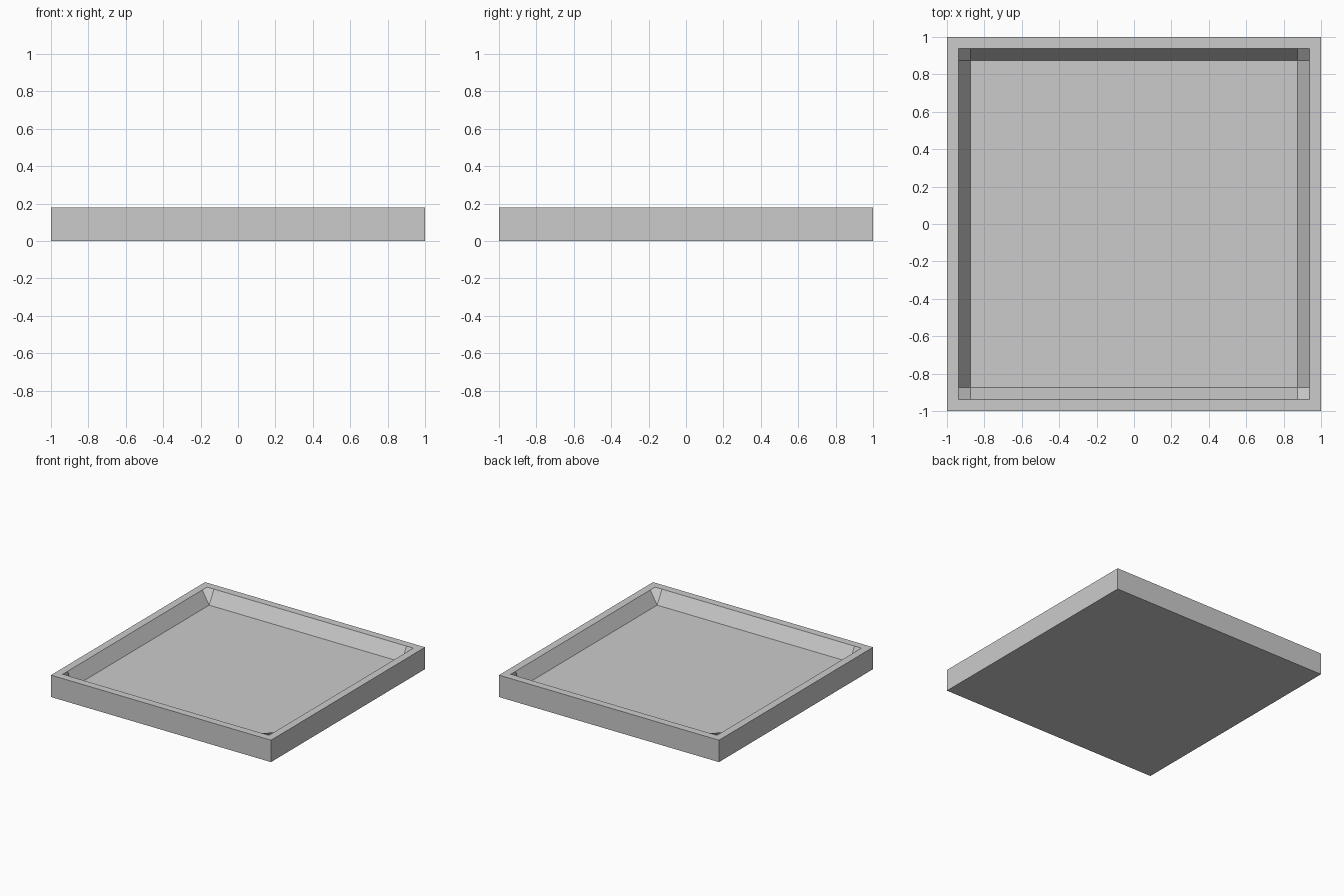
import bpy
import bmesh

if "Cube" in bpy.data.objects:
    bpy.data.objects.remove(bpy.data.objects["Cube"])

OUTER = 1.0      # outer half width
RIM = 0.9375     # half width at the inner lip
FLOOR = 0.875    # half width of the sunken floor
TOP = 0.18
FLOOR_Z = 0.072

grey = bpy.data.materials.new("light grey")
grey.diffuse_color = (0.6, 0.6, 0.6, 1.0)
grey.use_nodes = True
grey.node_tree.nodes["Principled BSDF"].inputs["Base Color"].default_value = grey.diffuse_color

bm = bmesh.new()
corners = [(-1, -1), (1, -1), (1, 1), (-1, 1)]  # counter-clockwise


def ring(half, z):
    return [bm.verts.new((sx * half, sy * half, z)) for sx, sy in corners]


bottom = ring(OUTER, 0)
top = ring(OUTER, TOP)
lip = ring(RIM, TOP)
floor = ring(FLOOR, FLOOR_Z)

# Lip points either side of each corner: [before, after] going round
sides = []
for i, (sx, sy) in enumerate(corners):
    on_x = bm.verts.new((sx * FLOOR, sy * RIM, TOP))
    on_y = bm.verts.new((sx * RIM, sy * FLOOR, TOP))
    sides.append((on_y, on_x) if i % 2 == 0 else (on_x, on_y))

# Underside and sunken floor
bm.faces.new(bottom[::-1])
bm.faces.new(floor)

for i in range(4):
    j = (i + 1) % 4
    before, after = sides[i]
    nxt = sides[j][0]
    # Outer wall
    bm.faces.new((bottom[i], bottom[j], top[j], top[i]))
    # Flat rim
    bm.faces.new((top[i], top[j], lip[j], nxt, after, lip[i]))
    # Sloping inner wall
    bm.faces.new((after, nxt, floor[j], floor[i]))
    # Folded corner facet
    bm.faces.new((before, lip[i], after, floor[i]))

mesh = bpy.data.meshes.new("tray")
bm.to_mesh(mesh)
bm.free()
mesh.materials.append(grey)
tray = bpy.data.objects.new("tray", mesh)
bpy.context.collection.objects.link(tray)
